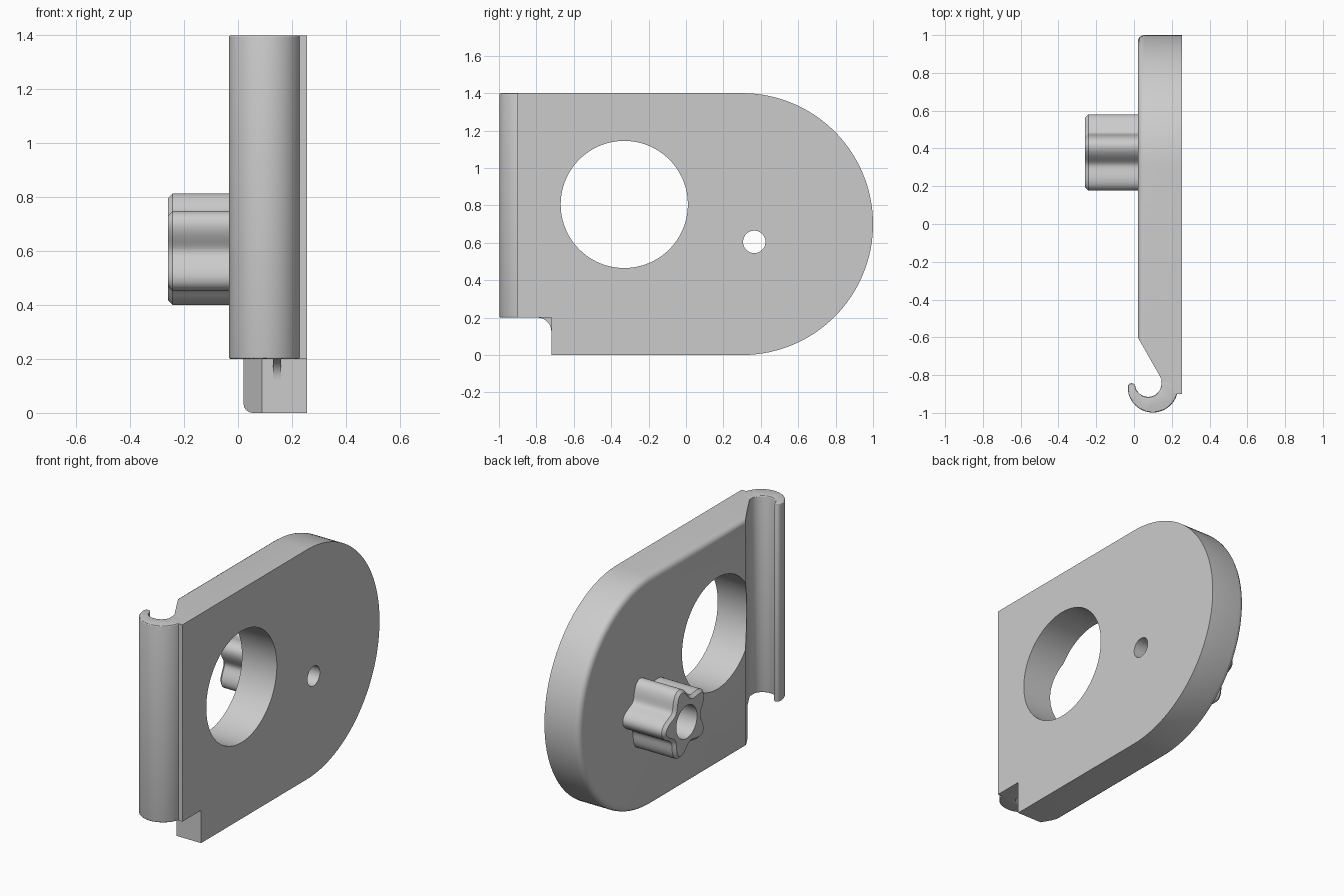
import bpy, bmesh
from math import sin, cos, radians
from mathutils import Vector

if "Cube" in bpy.data.objects:
    bpy.data.objects.remove(bpy.data.objects["Cube"])

grey = bpy.data.materials.new("plain grey")
grey.use_nodes = True
GREY = (0.6, 0.6, 0.6, 1)
grey.diffuse_color = GREY
grey.node_tree.nodes["Principled BSDF"].inputs["Base Color"].default_value = GREY


def arc(cx, cy, r, start, end, n=32):
    angles = [radians(start + (end - start) * i / n) for i in range(n + 1)]
    return [(cx + r * cos(a), cy + r * sin(a)) for a in angles]


def circle(cx, cy, r, n=64):
    return arc(cx, cy, r, 0, 360, n)[:-1]


def prism(name, points, axis, low, high, pick=None, bevel=0.0, segments=4):
    """Extrude a profile along x or z, rounding the edges accepted by pick."""
    def place(p, h):
        return Vector((h, *p)) if axis == "x" else Vector((*p, h))
    bm = bmesh.new()
    base = bm.faces.new([bm.verts.new(place(p, low)) for p in points])
    top = bmesh.ops.extrude_face_region(bm, geom=[base])["geom"]
    verts = [v for v in top if isinstance(v, bmesh.types.BMVert)]
    bmesh.ops.translate(bm, verts=verts, vec=place((0, 0), high - low))
    bmesh.ops.recalc_face_normals(bm, faces=bm.faces)
    if pick:
        edges = [e for e in bm.edges if pick(e.verts[0].co, e.verts[1].co)]
        bmesh.ops.bevel(bm, geom=edges, offset=bevel, segments=segments,
                        profile=0.5, affect="EDGES", clamp_overlap=True)
    mesh = bpy.data.meshes.new(name)
    bm.to_mesh(mesh)
    bm.free()
    mesh.materials.append(grey)
    obj = bpy.data.objects.new(name, mesh)
    bpy.context.collection.objects.link(obj)
    return obj


def activate(obj):
    bpy.ops.object.select_all(action="DESELECT")
    obj.select_set(True)
    bpy.context.view_layer.objects.active = obj


def cut(obj, cutter):
    activate(obj)
    mod = obj.modifiers.new("cut", "BOOLEAN")
    mod.operation = "DIFFERENCE"
    mod.solver = "EXACT"
    mod.object = cutter
    bpy.ops.object.modifier_apply(modifier=mod.name)
    bpy.data.objects.remove(cutter)


INNER, OUTER = 0.02, 0.255
PIVOT = (0.365, 0.605)

# Main plate with a rounded back, a notched lower front and a soft inner rim
outline = [(-0.9, 1.4), (-0.9, 0.2), (-0.72, 0.2), (-0.72, 0)]
outline += arc(0.3, 0.7, 0.7, -90, 90, 64)
plate = prism("plate", outline, "x", INNER, OUTER,
              lambda a, b: max(a.x, b.x) < INNER + 0.001 and (a.y + b.y) / 2 > -0.7,
              0.035)

# Slanted relief behind the hook
relief = [(-0.1, -0.6), (INNER, -0.6), (0.145, -0.82), (0.145, -1.1), (-0.1, -1.1)]
cut(plate, prism("relief_cutter", relief, "z", -0.1, 1.5))

# Large window and small pivot hole
cut(plate, prism("window_cutter", circle(-0.33, 0.805, 0.34, 96), "x", -0.1, 0.4))
cut(plate, prism("pivot_cutter", circle(*PIVOT, 0.06), "x", -0.1, 0.4))

# Curled hook along the front edge
curl = arc(0.1, -0.865, 0.133, 180, 345)
curl += [(0.2, -0.84), (0.16, -0.83)]
curl += arc(0.075, -0.845, 0.07, 10, -165)
curl += arc(-0.0125, -0.863, 0.0205, 0, 180, 8)[1:-1]
hook = prism("hook", curl, "z", 0.2, 1.4,
             lambda a, b: abs(a.z - b.z) < 0.001, 0.012, 3)

# Small fillet in the lower notch
fillet = [(-0.72, 0.2)] + arc(-0.795, 0.125, 0.075, 90, 0, 10)
notch_fillet = prism("notch_fillet", fillet, "x", 0.13, 0.16)

# Five-lobed knob with a chamfered end and a round bore
lobes = []
for i in range(120):
    t = radians(i * 3)
    r = 0.183 + 0.033 * cos(5 * (t - radians(74)))
    lobes.append((PIVOT[0] + r * cos(t), PIVOT[1] + r * sin(t)))
knob = prism("knob", lobes, "x", -0.26, INNER,
             lambda a, b: max(a.x, b.x) < -0.25, 0.018, 1)
cut(knob, prism("bore_cutter", circle(*PIVOT, 0.1), "x", -0.4, 0.1))

for part in (plate, hook, notch_fillet, knob):
    activate(part)
    bpy.ops.object.shade_smooth_by_angle(angle=radians(30))
